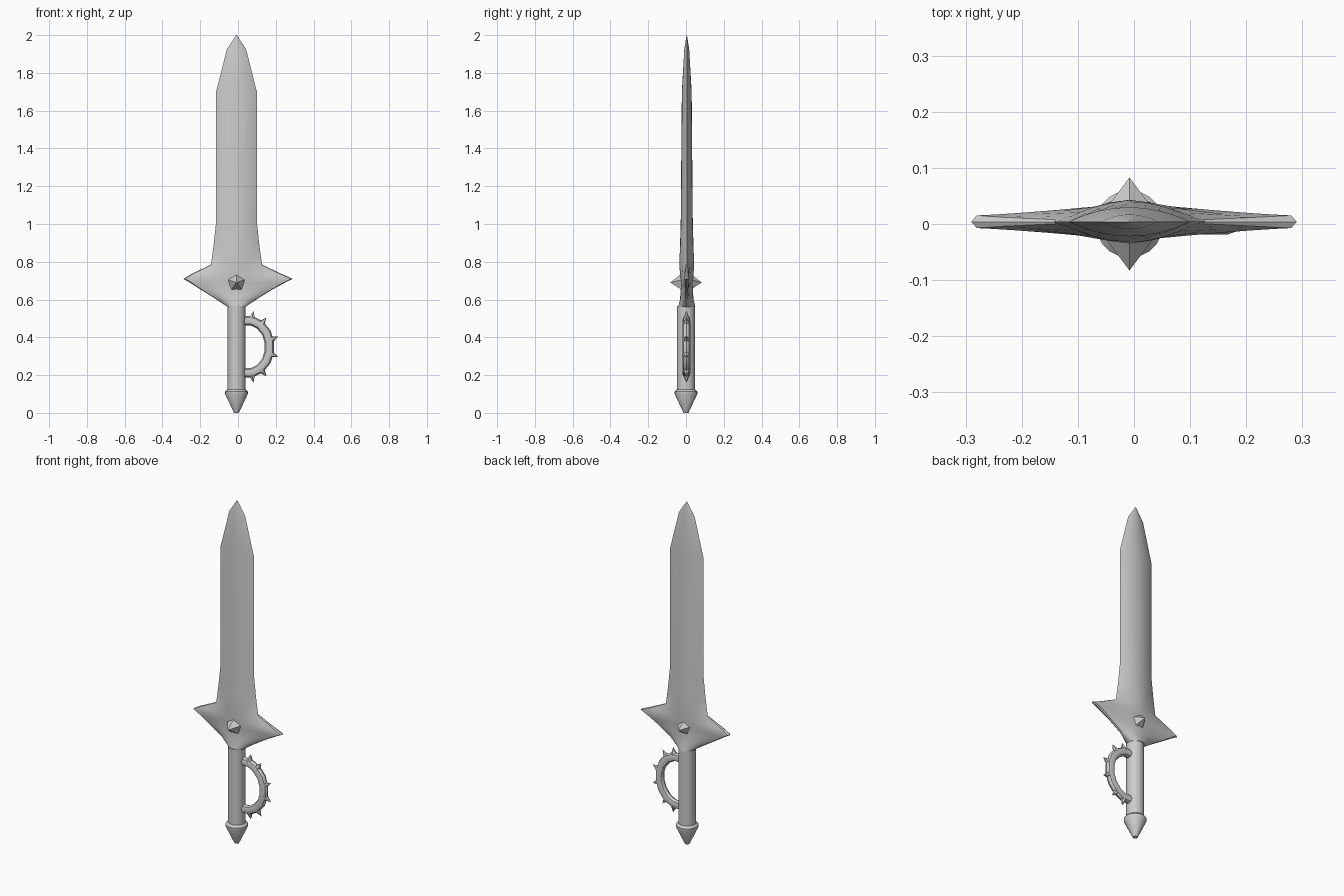
import bpy, bmesh
from math import sin, cos, pi, radians
from mathutils import Vector

cube = bpy.data.objects.get("Cube")
if cube:
    bpy.data.objects.remove(cube)

metal = bpy.data.materials.new("grey metal")
metal.use_nodes = True
GREY = (0.6, 0.6, 0.6, 1)
metal.diffuse_color = GREY
metal.node_tree.nodes["Principled BSDF"].inputs["Base Color"].default_value = GREY

CX, CY = -0.008, 0.004


def finish(name, bm, angle=None):
    """Turn a bmesh into a named object, smooth up to the given angle."""
    bmesh.ops.recalc_face_normals(bm, faces=bm.faces)
    mesh = bpy.data.meshes.new(name)
    bm.to_mesh(mesh)
    bm.free()
    mesh.materials.append(metal)
    ob = bpy.data.objects.new(name, mesh)
    bpy.context.collection.objects.link(ob)
    if angle:
        bpy.ops.object.select_all(action='DESELECT')
        bpy.context.view_layer.objects.active = ob
        ob.select_set(True)
        bpy.ops.object.shade_smooth_by_angle(angle=radians(angle))
    return ob


def loft(name, rings, angle=None):
    """Skin a stack of closed rings and cap both ends."""
    bm = bmesh.new()
    rows = [[bm.verts.new(p) for p in ring] for ring in rings]
    n = len(rows[0])
    for a, b in zip(rows, rows[1:]):
        for i in range(n):
            j = (i + 1) % n
            bm.faces.new((a[i], a[j], b[j], b[i]))
    bm.faces.new(rows[0])
    bm.faces.new(rows[-1])
    return finish(name, bm, angle)


def spike(name, base, direction, radius, height, sides, turn=0):
    """Flat-sided pyramid along a direction."""
    d = Vector(direction).normalized()
    side = d.cross(Vector((0, 0, 1)) if abs(d.z) < 0.9 else Vector((0, 1, 0))).normalized()
    up = side.cross(d)
    bm = bmesh.new()
    angles = [turn + 2 * pi * i / sides for i in range(sides)]
    ring = [bm.verts.new(Vector(base) + radius * (side * sin(a) + up * cos(a))) for a in angles]
    tip = bm.verts.new(Vector(base) + d * height)
    bm.faces.new(ring)
    for i in range(sides):
        bm.faces.new((ring[i], ring[(i + 1) % sides], tip))
    return finish(name, bm)


# Blade and winged guard: height, half width, half depth, section powers, edge depth, centre
SECTIONS = [
    (0.56, 0.046, 0.046, 2, 0.5, 0, CX),
    (0.60, 0.105, 0.033, 2, 0.9, 0.003, CX),
    (0.65, 0.185, 0.026, 1.3, 1.2, 0.006, CX),
    (0.69, 0.252, 0.022, 1, 1.3, 0.01, -0.003),
    (0.71, 0.29, 0.023, 1, 1.3, 0.011, 0),
    (0.735, 0.24, 0.028, 1, 1.3, 0.008, CX),
    (0.785, 0.135, 0.037, 1.6, 1.1, 0.002, CX),
    (0.88, 0.122, 0.036, 2, 1, 0, CX),
    (1.00, 0.109, 0.032, 2, 1, 0, CX),
    (1.70, 0.108, 0.026, 2, 1, 0, CX),
    (1.925, 0.051, 0.013, 2, 1, 0, CX),
    (2.00, 0.002, 0.001, 2, 1, 0, CX),
]
STEPS = 24


def blade_ring(z, half, depth, a, b, edge, cx):
    ring = []
    for i in range(STEPS):
        t = 2 * pi * i / STEPS
        u = cos(t)
        k = max(0, 1 - abs(u))
        y = depth * max(0, 1 - abs(u) ** a) ** b + edge * min(1, k * 30)
        ring.append((cx + half * u, CY + (y if sin(t) >= 0 else -y), z))
    return ring


loft("blade_and_guard", [blade_ring(*s) for s in SECTIONS], 30)

# Gem studs on both faces
for name, s in (("front_gem", -1), ("back_gem", 1)):
    spike(name, (CX, s * 0.022, 0.69), (0, s, 0), 0.048, 0.061, 5)


# Round grip and pointed pommel
def turned(name, profile, sides):
    rings = [[(CX + r * cos(2 * pi * i / sides), r * sin(2 * pi * i / sides), z)
              for i in range(sides)] for r, z in profile]
    loft(name, rings, 30)


turned("grip", [(0.047, 0.11), (0.047, 0.565)], 20)
turned("pommel", [(0.013, 0), (0.06, 0.1), (0.06, 0.112), (0.048, 0.124)], 20)

# Knuckle guard: tube swept along a half oval
ARC = [(0.025, 0.488), (0.075, 0.487), (0.117, 0.465), (0.15, 0.425), (0.166, 0.375)]
path = [Vector((x, 0.002, z)) for x, z in ARC]
path += [Vector((p.x, p.y, 0.70 - p.z)) for p in reversed(path)]
Y = Vector((0, 1, 0))
rings = []
for i, p in enumerate(path):
    along = (path[min(i + 1, len(path) - 1)] - path[max(i - 1, 0)]).normalized()
    out = along.cross(Y)
    rings.append([p + 0.025 * out * cos(pi * k / 4) + 0.021 * Y * sin(pi * k / 4)
                  for k in range(8)])
loft("knuckle_guard", rings, 40)

# Spikes around the knuckle guard
TIPS = [(0.082, 0.54), (0.15, 0.505), (0.213, 0.405)]
BASES = [(0.073, 0.496), (0.122, 0.47), (0.17, 0.386)]
for i, ((tx, tz), (bx, bz)) in enumerate(zip(TIPS, BASES)):
    for part, flip in (("upper", False), ("lower", True)):
        tip, base = Vector((tx, 0.002, tz)), Vector((bx, 0.002, bz))
        if flip:
            tip.z, base.z = 0.70 - tip.z, 0.70 - base.z
        d = tip - base
        spike(f"{part}_spike_{i + 1}", base, d, 0.021, d.length, 6)
